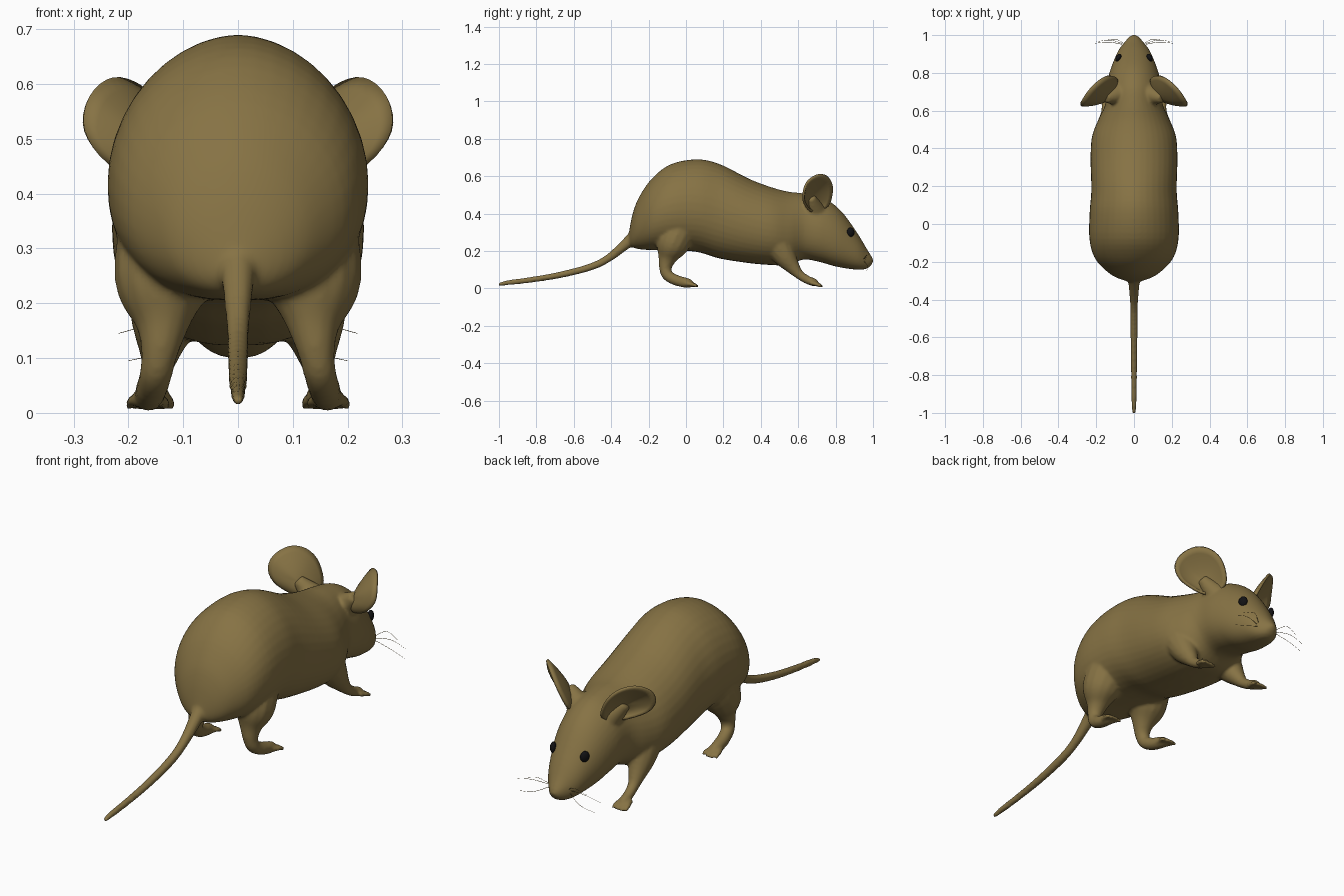
import bpy, bmesh, math
from mathutils import Vector

old = bpy.data.objects.get("Cube")
if old:
    bpy.data.objects.remove(old, do_unlink=True)


def material(name, color):
    m = bpy.data.materials.new(name)
    m.use_nodes = True
    m.diffuse_color = color
    m.node_tree.nodes["Principled BSDF"].inputs["Base Color"].default_value = color
    return m


fur = material("brown fur", (0.24, 0.17, 0.058, 1))
black = material("black eye", (0.006, 0.006, 0.007, 1))


def spline(rows, steps, closed=False):
    """Catmull-Rom samples through rows of any width."""
    n = len(rows)
    pick = (lambda i: rows[i % n]) if closed else (lambda i: rows[max(0, min(n - 1, i))])
    out = []
    for i in range(n if closed else n - 1):
        for s in range(steps):
            t = s / steps
            out.append([0.5 * (2 * b + (c - a) * t + (2 * a - 5 * b + 4 * c - d) * t * t
                               + (3 * b - a - 3 * c + d) * t ** 3)
                        for a, b, c, d in zip(pick(i - 1), pick(i), pick(i + 1), pick(i + 2))])
    return out if closed else out + [list(rows[-1])]


def skin(bm, rings):
    """Closed shell over a row of equal rings."""
    loops = [[bm.verts.new(p) for p in ring] for ring in rings]
    n = len(loops[0])
    for a, b in zip(loops, loops[1:]):
        for i in range(n):
            j = (i + 1) % n
            bm.faces.new((a[i], a[j], b[j], b[i]))
    bm.faces.new(loops[0][::-1])
    bm.faces.new(loops[-1])


def tube(bm, rows, steps=5, sides=14):
    """Round limb through (x, y, z, radius) rows."""
    pts = spline(rows, steps)
    rings = []
    for i, p in enumerate(pts):
        ahead, behind = pts[min(i + 1, len(pts) - 1)], pts[max(i - 1, 0)]
        d = (Vector(ahead[:3]) - Vector(behind[:3])).normalized()
        u = Vector((1, 0, 0))
        u = (u - d * u.dot(d)).normalized()
        v = d.cross(u)
        angles = [math.tau * k / sides for k in range(sides)]
        rings.append([Vector(p[:3]) + (u * math.cos(a) + v * math.sin(a)) * p[3] for a in angles])
    skin(bm, rings)


def mirrored(rows, side):
    return [(r[0] * side, *r[1:]) for r in rows]


def finish(bm, name, mat):
    bmesh.ops.recalc_face_normals(bm, faces=bm.faces)
    me = bpy.data.meshes.new(name)
    bm.to_mesh(me)
    bm.free()
    me.materials.append(mat)
    for f in me.polygons:
        f.use_smooth = True
    ob = bpy.data.objects.new(name, me)
    bpy.context.collection.objects.link(ob)
    return ob


# Torso and head: y, top, bottom, half width
profile = [
    (-0.305, 0.30, 0.24, 0.03), (-0.285, 0.40, 0.22, 0.09), (-0.25, 0.49, 0.21, 0.145),
    (-0.18, 0.59, 0.205, 0.208), (-0.08, 0.665, 0.205, 0.236), (0.06, 0.69, 0.195, 0.235),
    (0.18, 0.665, 0.16, 0.226), (0.34, 0.585, 0.135, 0.23), (0.46, 0.54, 0.125, 0.223),
    (0.55, 0.517, 0.125, 0.19), (0.63, 0.508, 0.155, 0.153), (0.72, 0.49, 0.14, 0.146),
    (0.79, 0.45, 0.12, 0.133), (0.85, 0.39, 0.108, 0.113), (0.92, 0.29, 0.10, 0.082),
    (0.965, 0.215, 0.105, 0.048), (0.99, 0.175, 0.125, 0.026), (1.0, 0.157, 0.14, 0.01)]


def section(y, top, bottom, half, sides=40):
    mid = bottom + 0.45 * (top - bottom)
    ring = []
    for k in range(sides):
        a = math.tau * k / sides
        c, s = math.cos(a), math.sin(a)
        px, pz = (1.08, 1.0) if s > 0 else (0.8, 0.92)
        x = math.copysign(abs(c) ** px, c) * half
        z = math.copysign(abs(s) ** pz, s) * ((top - mid) if s > 0 else (mid - bottom))
        ring.append((x, y, mid + z))
    return ring


bm = bmesh.new()
skin(bm, [section(*row) for row in spline(profile, 4)])

# Tail
tube(bm, [(0, -0.22, 0.31, 0.06), (0, -0.30, 0.255, 0.033), (0, -0.41, 0.165, 0.022),
          (0, -0.51, 0.115, 0.02), (0, -0.67, 0.073, 0.018), (0, -0.83, 0.046, 0.016),
          (0, -0.95, 0.031, 0.014), (0, -1.002, 0.022, 0.009)])

# Legs, feet and toes
hind_leg = [(0.12, -0.03, 0.33, 0.10), (0.137, -0.075, 0.23, 0.088), (0.138, -0.10, 0.16, 0.05),
            (0.143, -0.11, 0.11, 0.034), (0.15, -0.098, 0.07, 0.03),
            (0.158, -0.05, 0.043, 0.029), (0.163, 0.01, 0.028, 0.026), (0.165, 0.035, 0.02, 0.015)]
front_leg = [(0.12, 0.47, 0.27, 0.09), (0.135, 0.53, 0.17, 0.062), (0.142, 0.57, 0.115, 0.04),
             (0.147, 0.605, 0.075, 0.026), (0.15, 0.645, 0.048, 0.023),
             (0.153, 0.685, 0.032, 0.022), (0.155, 0.70, 0.025, 0.014)]
for side in (1, -1):
    for leg in (hind_leg, front_leg):
        tube(bm, mirrored(leg, side))
        x, y, z, r = leg[-1]
        for k in (-1.5, -0.5, 0.5, 1.5):
            reach = 0.035 - 0.006 * abs(k)
            toe = [(x + k * 0.013, y - 0.035, z + 0.006, 0.012),
                   (x + k * 0.021, y + reach * 0.4, 0.018, 0.011),
                   (x + k * 0.025, y + reach, 0.007, 0.006)]
            tube(bm, mirrored(toe, side), 3, 8)
    # Ear roots
    tube(bm, mirrored([(0.05, 0.70, 0.39, 0.07), (0.10, 0.68, 0.44, 0.05),
                       (0.15, 0.665, 0.49, 0.025)], side))

body = finish(bm, "body", fur)
remesh = body.modifiers.new("blend", 'REMESH')
remesh.mode = 'VOXEL'
remesh.voxel_size = 0.008
remesh.use_smooth_shade = True
smooth = body.modifiers.new("soften", 'SMOOTH')
smooth.factor = 0.5
smooth.iterations = 5

# Cupped ears: a rim drawn in towards a deep centre
rim = [(0.09, 0.76, 0.44), (0.125, 0.785, 0.53), (0.175, 0.765, 0.59), (0.23, 0.715, 0.608),
       (0.272, 0.655, 0.575), (0.28, 0.63, 0.515), (0.235, 0.635, 0.455), (0.13, 0.68, 0.41)]
cup = Vector((0.15, 0.665, 0.485))
for side, label in ((1, "left"), (-1, "right")):
    bm = bmesh.new()
    edge = [Vector(p) for p in spline(rim, 4, closed=True)]
    middle = sum(edge, Vector()) / len(edge)
    rings = []
    for t in (1, 0.85, 0.65, 0.45, 0.25, 0.08):
        shift = (cup - middle) * (1 - t * t)
        rings.append([middle + (p - middle) * t + shift for p in edge])
    loops = [[bm.verts.new((p.x * side, p.y, p.z)) for p in ring] for ring in rings]
    for a, b in zip(loops, loops[1:]):
        for i in range(len(a)):
            j = (i + 1) % len(a)
            bm.faces.new((a[i], a[j], b[j], b[i]))
    bm.faces.new(loops[-1])
    ear = finish(bm, label + "_ear", fur)
    solid = ear.modifiers.new("thickness", 'SOLIDIFY')
    solid.thickness = 0.012
    solid.offset = 0

    # Eye
    bm = bmesh.new()
    bmesh.ops.create_uvsphere(bm, u_segments=20, v_segments=12, radius=0.024)
    bmesh.ops.scale(bm, vec=(0.6, 0.9, 1.05), verts=bm.verts)
    eye = finish(bm, label + "_eye", black)
    eye.location = (0.083 * side, 0.88, 0.30)
    eye.rotation_euler = (0, 0, math.radians(28) * side)

    # Whiskers
    bm = bmesh.new()
    for tip_x, tip_y, tip_z in ((0.218, 0.955, 0.145), (0.20, 0.965, 0.095), (0.16, 0.97, 0.17)):
        hair = [(0.04, 0.945, 0.155, 0.0012),
                (tip_x * 0.6, tip_y + 0.008, tip_z + 0.02, 0.001),
                (tip_x, tip_y, tip_z, 0.0005)]
        pts = spline(mirrored(hair, side), 5)
        skin(bm, [[(p[0], p[1] + p[3] * math.cos(k * math.tau / 4),
                    p[2] + p[3] * math.sin(k * math.tau / 4)) for k in range(4)] for p in pts])
    finish(bm, label + "_whiskers", fur)
